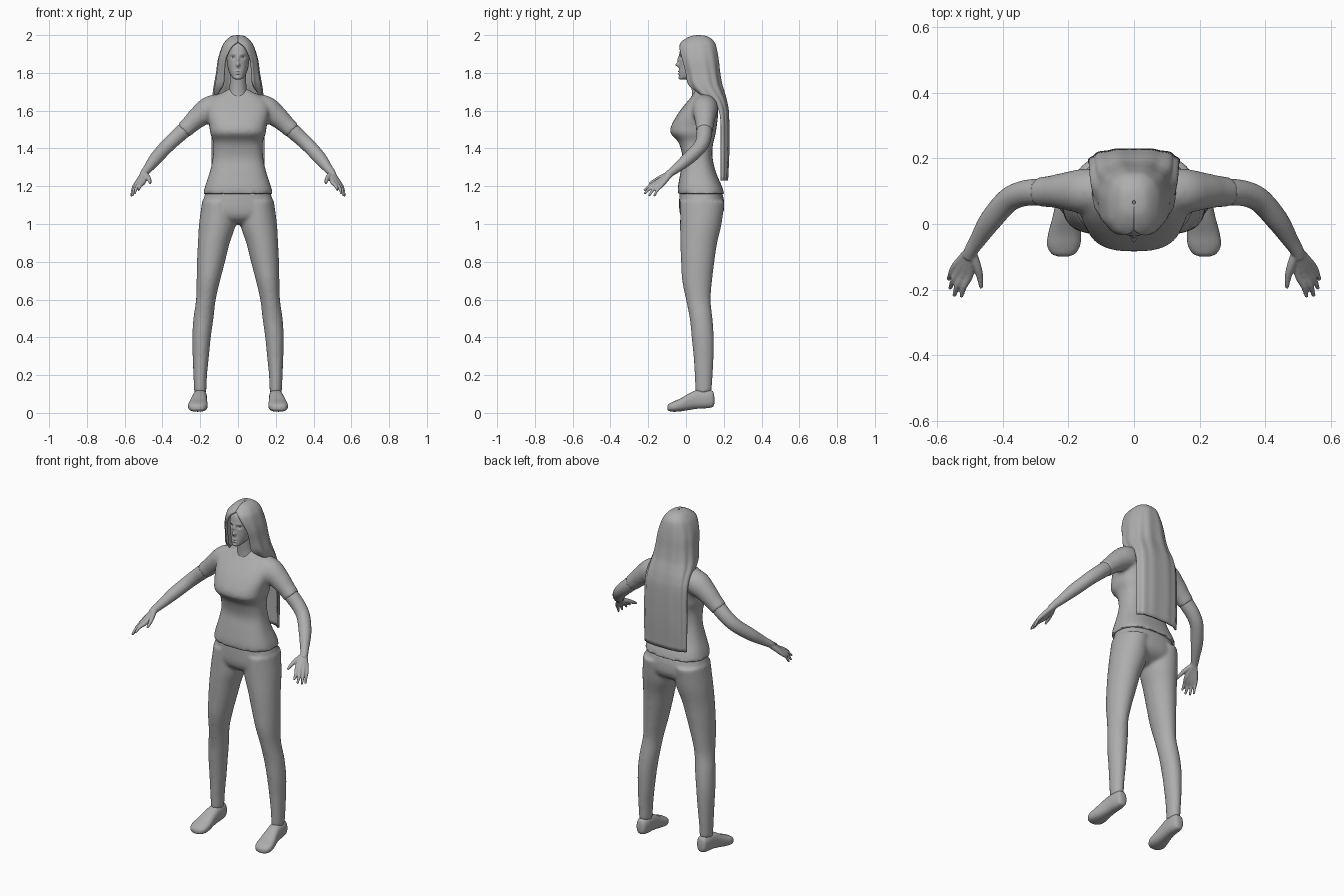
import bpy, bmesh, math
from mathutils import Vector

cube = bpy.data.objects.get("Cube")
if cube:
    bpy.data.objects.remove(cube, do_unlink=True)

GREY = (0.42, 0.42, 0.42, 1)
grey = bpy.data.materials.new("plain_grey")
grey.use_nodes = True
grey.diffuse_color = GREY
for node in grey.node_tree.nodes:
    if node.type == 'BSDF_PRINCIPLED':
        node.inputs["Base Color"].default_value = GREY


def smooth_rows(rows, steps):
    """Catmull-Rom interpolation of tuples of any width."""
    out = []
    last = len(rows) - 1
    for i in range(last):
        a, b = rows[max(i - 1, 0)], rows[i]
        c, d = rows[i + 1], rows[min(i + 2, last)]
        for k in range(steps):
            t = k / steps
            out.append(tuple(
                q + t / 2 * (r - p + t * (2 * p - 5 * q + 4 * r - s + t * (3 * (q - r) + s - p)))
                for p, q, r, s in zip(a, b, c, d)))
    return out + [rows[-1]]


def power(value, p):
    return math.copysign(abs(value) ** p, value)


def skin(bm, rings, closed=True):
    grid = [[bm.verts.new(co) for co in ring] for ring in rings]
    n = len(grid[0])
    for lower, upper in zip(grid, grid[1:]):
        for i in range(n if closed else n - 1):
            j = (i + 1) % n
            bm.faces.new((lower[i], lower[j], upper[j], upper[i]))
    if closed:
        bm.faces.new(grid[0])
        bm.faces.new(grid[-1])


def unit_ring(n, p):
    angles = [math.tau * i / n for i in range(n)]
    return [(power(math.cos(a), p), power(math.sin(a), p)) for a in angles]


def loft(bm, rows, n=48, p=1.0, steps=5, side=1):
    """Rows are height, centre x, half width, front y, back y."""
    skin(bm, [[(side * (xc + hw * c), (yf + yb) / 2 + (yb - yf) / 2 * s, z)
               for c, s in unit_ring(n, p)]
              for z, xc, hw, yf, yb in smooth_rows(rows, steps)])


def tube(bm, points, n=20, steps=5, side=1):
    """Points are x, y, z, radius."""
    path = smooth_rows(points, steps)
    centres = [Vector((side * q[0], q[1], q[2])) for q in path]
    rings = []
    for i, centre in enumerate(centres):
        along = centres[min(i + 1, len(path) - 1)] - centres[max(i - 1, 0)]
        turn = along.to_track_quat('Z', 'Y')
        rings.append([centre + turn @ Vector((c, s, 0)) * path[i][3]
                      for c, s in unit_ring(n, 1)])
    skin(bm, rings)


def finish(bm, name, voxel=0, relax=3, mirror=False):
    bmesh.ops.recalc_face_normals(bm, faces=bm.faces[:])
    for face in bm.faces:
        face.smooth = True
    mesh = bpy.data.meshes.new(name)
    bm.to_mesh(mesh)
    bm.free()
    mesh.materials.append(grey)
    obj = bpy.data.objects.new(name, mesh)
    bpy.context.scene.collection.objects.link(obj)
    if voxel:
        blend = obj.modifiers.new("blend", 'REMESH')
        blend.mode = 'VOXEL'
        blend.voxel_size = voxel
        blend.use_smooth_shade = True
        soften = obj.modifiers.new("soften", 'SMOOTH')
        soften.factor = 0.5
        soften.iterations = relax
    if mirror:
        obj.modifiers.new("mirror", 'MIRROR')
    return obj


# Shirt: torso with short sleeves
bm = bmesh.new()
loft(bm, [(1.16, 0, .184, -.044, .203), (1.2, 0, .174, -.042, .19), (1.27, 0, .151, -.03, .16),
          (1.34, 0, .135, -.018, .142), (1.4, 0, .13, -.028, .14), (1.44, 0, .132, -.045, .147),
          (1.48, 0, .147, -.081, .157), (1.52, 0, .152, -.078, .163), (1.58, 0, .165, -.045, .17),
          (1.63, 0, .165, -.008, .17), (1.67, 0, .135, .025, .165), (1.7, 0, .075, .045, .15),
          (1.715, 0, .05, .05, .13)], p=.75)
for side in (1, -1):
    tube(bm, [(.09, .1, 1.625, .066), (.15, .1, 1.607, .069), (.205, .1, 1.57, .058),
              (.25, .099, 1.53, .049), (.289, .097, 1.493, .045)], side=side)
finish(bm, "shirt", voxel=.01)

# Trousers: pelvis with two legs
bm = bmesh.new()
loft(bm, [(1.175, 0, .168, -.034, .188), (1.13, 0, .183, -.036, .2), (1.07, 0, .195, -.035, .2),
          (1.03, 0, .17, -.02, .175), (1.0, 0, .1, .02, .12)], p=.85)
for side in (1, -1):
    loft(bm, [(1.12, .1, .09, -.03, .205), (1.0, .109, .097, -.031, .188),
              (.9, .128, .084, -.03, .165), (.8, .143, .074, -.026, .15),
              (.7, .157, .062, -.02, .138), (.6, .17, .052, 0, .13), (.5, .183, .053, .02, .14),
              (.4, .193, .049, .03, .147), (.3, .197, .043, .04, .146),
              (.2, .2, .036, .046, .141), (.11, .2, .032, .05, .136)], side=side)
finish(bm, "trousers", voxel=.01)

# Shoes: sections run from heel to toe
bm = bmesh.new()
shoe = [(.15, .2, .012, .05, .085), (.142, .2, .027, .032, .115), (.11, .2, .035, .025, .124),
        (.06, .202, .038, .022, .121), (.02, .206, .042, .016, .105), (-.03, .211, .05, .008, .076),
        (-.065, .214, .05, .006, .061), (-.09, .215, .036, .01, .048), (-.099, .215, .014, .018, .036)]
skin(bm, [[(xc + hw * c, y, (low + top) / 2 + (top - low) / 2 * s)
           for c, s in unit_ring(32, .8)]
          for y, xc, hw, low, top in smooth_rows(shoe, 4)])
finish(bm, "shoes", mirror=True)

# Arms and hands: each digit grows from the wrist so the palm blends together
bm = bmesh.new()
tube(bm, [(.25, .099, 1.53, .038), (.289, .097, 1.493, .041), (.34, .092, 1.447, .039),
          (.385, .07, 1.403, .037), (.437, .01, 1.345, .034), (.476, -.05, 1.295, .025),
          (.495, -.08, 1.272, .021), (.503, -.1, 1.256, .02)])
wrist = (.497, -.08, 1.268, .016)
thumb = [(.477, -.13, 1.248, .013), (.468, -.165, 1.23, .01), (.465, -.195, 1.214, .006)]
fingers = [
    [(.5, -.15, 1.224, .0135), (.517, -.19, 1.203, .0095), (.526, -.222, 1.178, .006)],
    [(.517, -.15, 1.217, .0135), (.537, -.187, 1.193, .0095), (.547, -.22, 1.16, .006)],
    [(.532, -.142, 1.211, .013), (.55, -.172, 1.185, .009), (.559, -.196, 1.148, .006)],
    [(.543, -.127, 1.208, .012), (.557, -.15, 1.182, .0085), (.564, -.169, 1.147, .006)]]
for digit in [thumb] + fingers:
    tube(bm, [wrist] + digit, n=14, steps=4)
finish(bm, "arms", voxel=.004, mirror=True)

# Neck
bm = bmesh.new()
loft(bm, [(1.66, 0, .06, .03, .14), (1.72, 0, .045, .03, .125), (1.82, 0, .043, .02, .12)])
finish(bm, "neck")

# Head, with the features pushed in or out of the face
bm = bmesh.new()
loft(bm, [(1.764, 0, .012, -.028, .0), (1.772, 0, .026, -.036, .03), (1.79, 0, .04, -.037, .08),
          (1.82, 0, .052, -.036, .12), (1.86, 0, .059, -.035, .14), (1.9, 0, .061, -.035, .145),
          (1.945, 0, .056, -.024, .135), (1.978, 0, .03, .01, .1), (1.984, 0, .006, .05, .07)],
     n=112, p=.9, steps=9)
# Feature x, z, width, height, depth
features = [(0, 1.843, .009, .011, -.021), (0, 1.87, .007, .016, -.01), (.026, 1.882, .012, .008, .01),
            (.026, 1.9, .018, .006, -.003), (0, 1.807, .015, .004, -.006), (0, 1.801, .02, .002, .003),
            (0, 1.795, .013, .004, -.006), (0, 1.773, .013, .008, -.004)]
for vert in bm.verts:
    if vert.co.y < .04:
        x, z = abs(vert.co.x), vert.co.z
        vert.co.y += sum(depth * math.exp(-((x - fx) / w) ** 2 - ((z - fz) / h) ** 2)
                         for fx, fz, w, h, depth in features)
finish(bm, "head")

# Eyes
bm = bmesh.new()
bmesh.ops.create_uvsphere(bm, u_segments=20, v_segments=12, radius=.01)
bmesh.ops.translate(bm, verts=bm.verts[:], vec=(.026, -.011, 1.881))
finish(bm, "eyes", mirror=True)

# Hair: height, half width, front y, back y, half angle of the face opening
bm = bmesh.new()
locks = [(1.994, .004, .06, .07, 0), (1.988, .035, .025, .11, 0), (1.965, .062, -.015, .142, 0),
         (1.935, .08, -.034, .156, 20), (1.87, .1, -.03, .168, 36), (1.8, .109, -.012, .176, 37),
         (1.74, .119, .005, .186, 35), (1.7, .125, .04, .198, 50), (1.65, .128, .105, .212, 78),
         (1.58, .13, .14, .222, 90), (1.4, .132, .148, .224, 90), (1.23, .13, .155, .217, 90)]
rings = []
for z, hw, yf, yb, gap in smooth_rows(locks, 5):
    start = math.radians(max(gap, 0))
    span = math.tau - 2 * start
    ring = []
    for i in range(81):
        a = start + span * i / 80
        ripple = 1 + .025 * math.cos(11 * a) * min(1, (2 - z) * 4)
        ring.append((hw * power(math.sin(a), .8) * ripple,
                     (yf + yb) / 2 - (yb - yf) / 2 * power(math.cos(a), .8) * ripple, z))
    rings.append(ring)
skin(bm, rings, closed=False)
hair = finish(bm, "hair")
shell = hair.modifiers.new("thickness", 'SOLIDIFY')
shell.thickness = .012
shell.offset = 0
